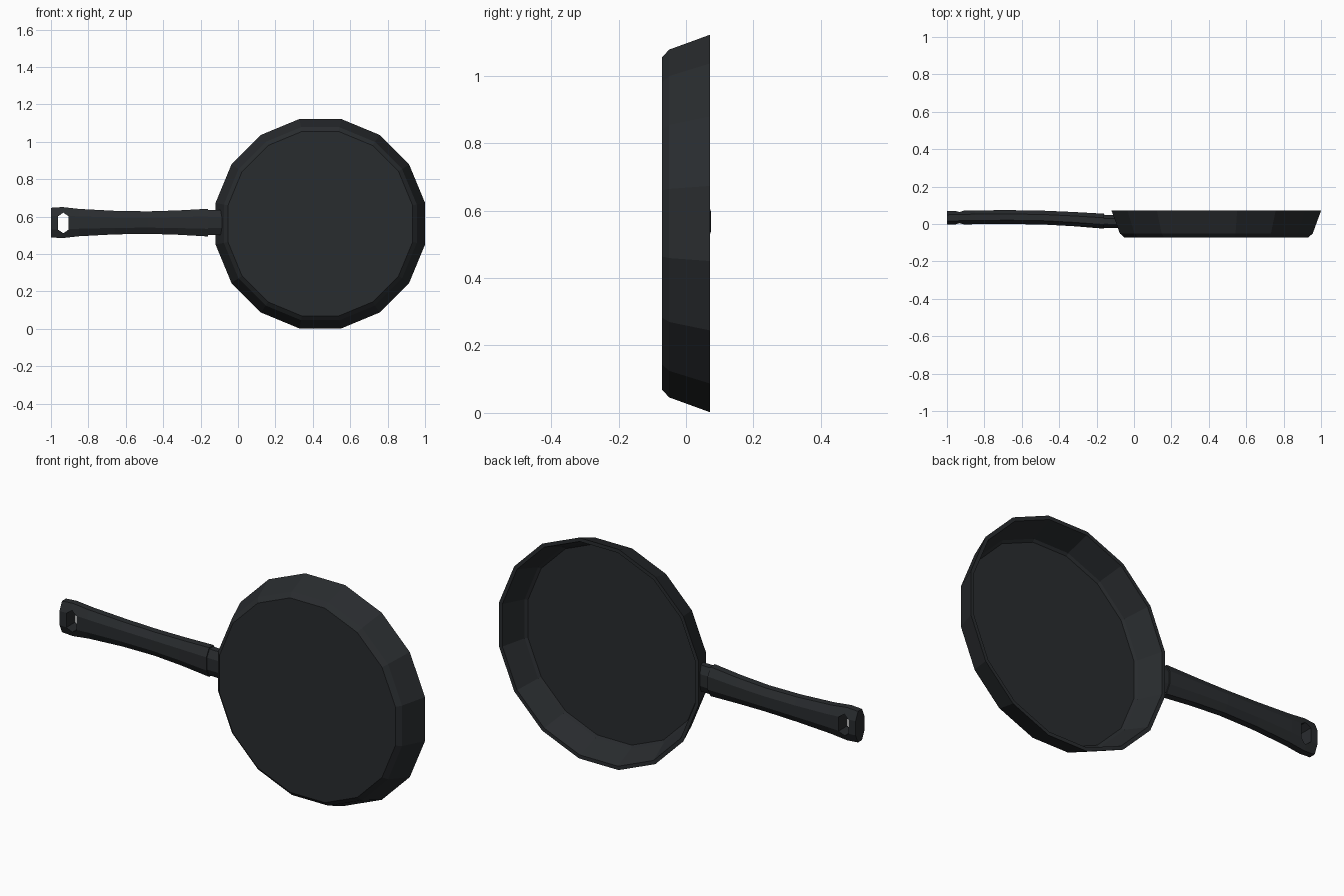
import bpy, bmesh, math

if "Cube" in bpy.data.objects:
    bpy.data.objects.remove(bpy.data.objects["Cube"])

mat = bpy.data.materials.new("dark_iron")
mat.diffuse_color = (0.022, 0.025, 0.028, 1)
mat.use_nodes = True
mat.node_tree.nodes["Principled BSDF"].inputs["Base Color"].default_value = mat.diffuse_color


def loft(name, rings, close=False):
    """Skin equal-sized rings of points; cap the ends or close into a loop."""
    bm = bmesh.new()
    loops = [[bm.verts.new(p) for p in ring] for ring in rings]
    pairs = list(zip(loops, loops[1:]))
    n = len(loops[0])
    for a, b in pairs:
        for i in range(n):
            j = (i + 1) % n
            bm.faces.new((a[i], a[j], b[j], b[i]))
    bm.faces.new(loops[0])
    bm.faces.new(loops[-1])
    bmesh.ops.recalc_face_normals(bm, faces=bm.faces)
    me = bpy.data.meshes.new(name)
    bm.to_mesh(me)
    bm.free()
    me.materials.append(mat)
    ob = bpy.data.objects.new(name, me)
    bpy.context.collection.objects.link(ob)
    return ob


CX, CZ, SIDES = 0.44, 0.562, 16


def pan_ring(r, y):
    angles = [math.tau * (i + 0.5) / SIDES for i in range(SIDES)]
    return [(CX + r * math.cos(a), y, CZ + r * math.sin(a)) for a in angles]


# pan bowl: outer base, chamfer, rim, inner wall, floor
loft("pan", [pan_ring(r, y) for r, y in [
    (0.503, -0.071), (0.526, -0.05), (0.571, 0.071),
    (0.552, 0.071), (0.508, -0.046), (0.495, -0.055)]])


def grip_ring(x, y, w, t, slant=0.0):
    """Octagonal section, w half-height in z, t half-thickness in y."""
    half = [(0.45, 1), (1, 0.45), (1, -0.45), (0.45, -1)]
    pts = half + [(-a, b) for a, b in reversed(half)]
    return [(x - slant * (y + b * t), y + b * t, 0.568 + a * w) for a, b in pts]


# handle grip, gently arched and waisted
handle = loft("handle", [grip_ring(*s) for s in [
    (-1.0, 0.033, 0.079, 0.036), (-0.94, 0.034, 0.083, 0.037),
    (-0.85, 0.036, 0.073, 0.037), (-0.66, 0.037, 0.063, 0.037),
    (-0.48, 0.034, 0.060, 0.037), (-0.32, 0.026, 0.065, 0.038),
    (-0.16, 0.015, 0.074, 0.040)]])

# collar joining the grip to the slanted pan wall
loft("handle_collar", [grip_ring(-0.17, 0.015, 0.067, 0.035),
                       grip_ring(-0.088, 0.013, 0.067, 0.034, 0.37)])

# hexagonal hanging hole
hexagon = [(0, 0.055), (0.028, 0.036), (0.028, -0.036),
           (0, -0.055), (-0.028, -0.036), (-0.028, 0.036)]
cutter = loft("hole_cutter", [[(-0.934 + a, y, 0.566 + b) for a, b in hexagon]
                              for y in (-0.1, 0.2)])
cutter.hide_render = True
cutter.hide_set(True)
cut = handle.modifiers.new("hanging_hole", "BOOLEAN")
cut.operation = "DIFFERENCE"
cut.solver = "EXACT"
cut.object = cutter
